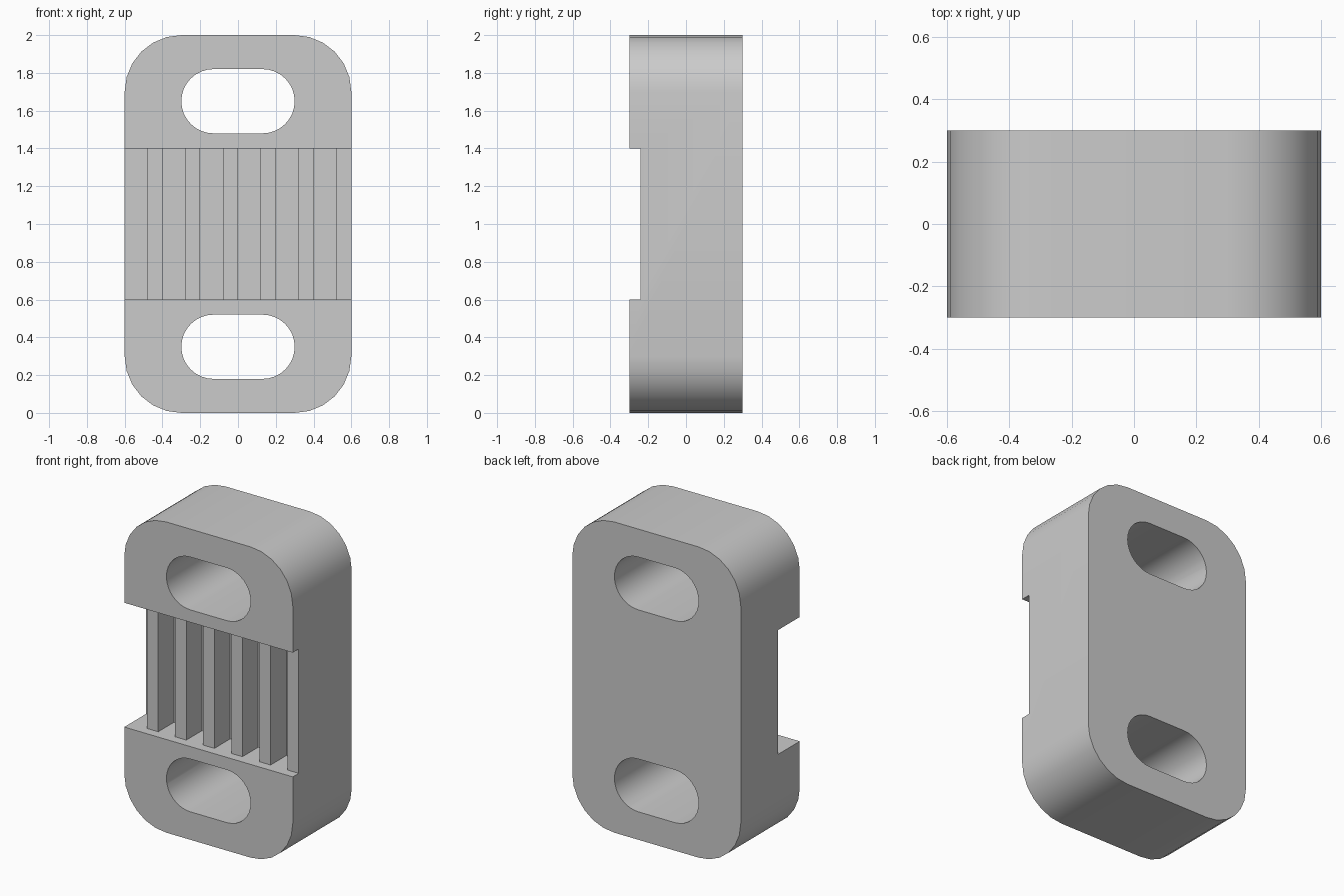
import bpy, bmesh
from math import cos, sin, pi, radians

if "Cube" in bpy.data.objects:
    bpy.data.objects.remove(bpy.data.objects["Cube"])

# Material
GREY = (0.6, 0.6, 0.6, 1.0)
grey = bpy.data.materials.new("plain grey")
grey.use_nodes = True
grey.diffuse_color = GREY
grey.node_tree.nodes["Principled BSDF"].inputs["Base Color"].default_value = GREY


def rounded_outline(half_x, half_z, radius, centre_z, segments):
    """Rounded rectangle in the xz plane."""
    points = []
    for quarter, (sx, sz) in enumerate([(1, 1), (-1, 1), (-1, -1), (1, -1)]):
        cx = sx * (half_x - radius)
        cz = centre_z + sz * (half_z - radius)
        for i in range(segments + 1):
            a = (quarter + i / segments) * pi / 2
            points.append((cx + radius * cos(a), cz + radius * sin(a)))
    return points


def prism(name, start, step):
    """Extrude a closed 3D outline along a vector."""
    bm = bmesh.new()
    face = bm.faces.new([bm.verts.new(p) for p in start])
    moved = bmesh.ops.extrude_face_region(bm, geom=[face])["geom"]
    verts = [v for v in moved if isinstance(v, bmesh.types.BMVert)]
    bmesh.ops.translate(bm, verts=verts, vec=step)
    bmesh.ops.remove_doubles(bm, verts=bm.verts[:], dist=1e-5)
    bmesh.ops.recalc_face_normals(bm, faces=bm.faces[:])
    mesh = bpy.data.meshes.new(name)
    bm.to_mesh(mesh)
    bm.free()
    mesh.materials.append(grey)
    obj = bpy.data.objects.new(name, mesh)
    bpy.context.collection.objects.link(obj)
    return obj


# Main block with rounded corners
outline = rounded_outline(0.6, 1.0, 0.3, 1.0, 6)
body = prism("ribbed_block", [(x, -0.3, z) for x, z in outline], (0, 0.6, 0))

# Two slots straight through the block
cutters = []
for name, z in (("lower_slot", 0.35), ("upper_slot", 1.65)):
    slot = rounded_outline(0.3, 0.17, 0.17, z, 8)
    cutters.append(prism(name, [(x, -0.4, z) for x, z in slot], (0, 0.8, 0)))

# Comb-shaped recess that leaves six upright ribs
RIB_FRONT, FLOOR = -0.24, -0.08
comb = [(-0.7, -0.4), (-0.7, FLOOR)]
for i in range(6):
    left = -0.48 + 0.2 * i
    right = left + 0.08 if i < 5 else 0.7
    comb += [(left, FLOOR), (left, RIB_FRONT), (right, RIB_FRONT)]
    if i < 5:
        comb.append((right, FLOOR))
comb.append((0.7, -0.4))
cutters.append(prism("rib_recess", [(x, y, 0.6) for x, y in comb], (0, 0, 0.8)))

# Cut the openings and drop the cutters
bpy.ops.object.select_all(action="DESELECT")
bpy.context.view_layer.objects.active = body
body.select_set(True)
for cutter in cutters:
    cutter.hide_render = True
    mod = body.modifiers.new(cutter.name, "BOOLEAN")
    mod.operation = "DIFFERENCE"
    mod.solver = "EXACT"
    mod.object = cutter
    bpy.ops.object.modifier_apply(modifier=mod.name)
    bpy.data.objects.remove(cutter)

bpy.ops.object.shade_smooth_by_angle(angle=radians(30))
